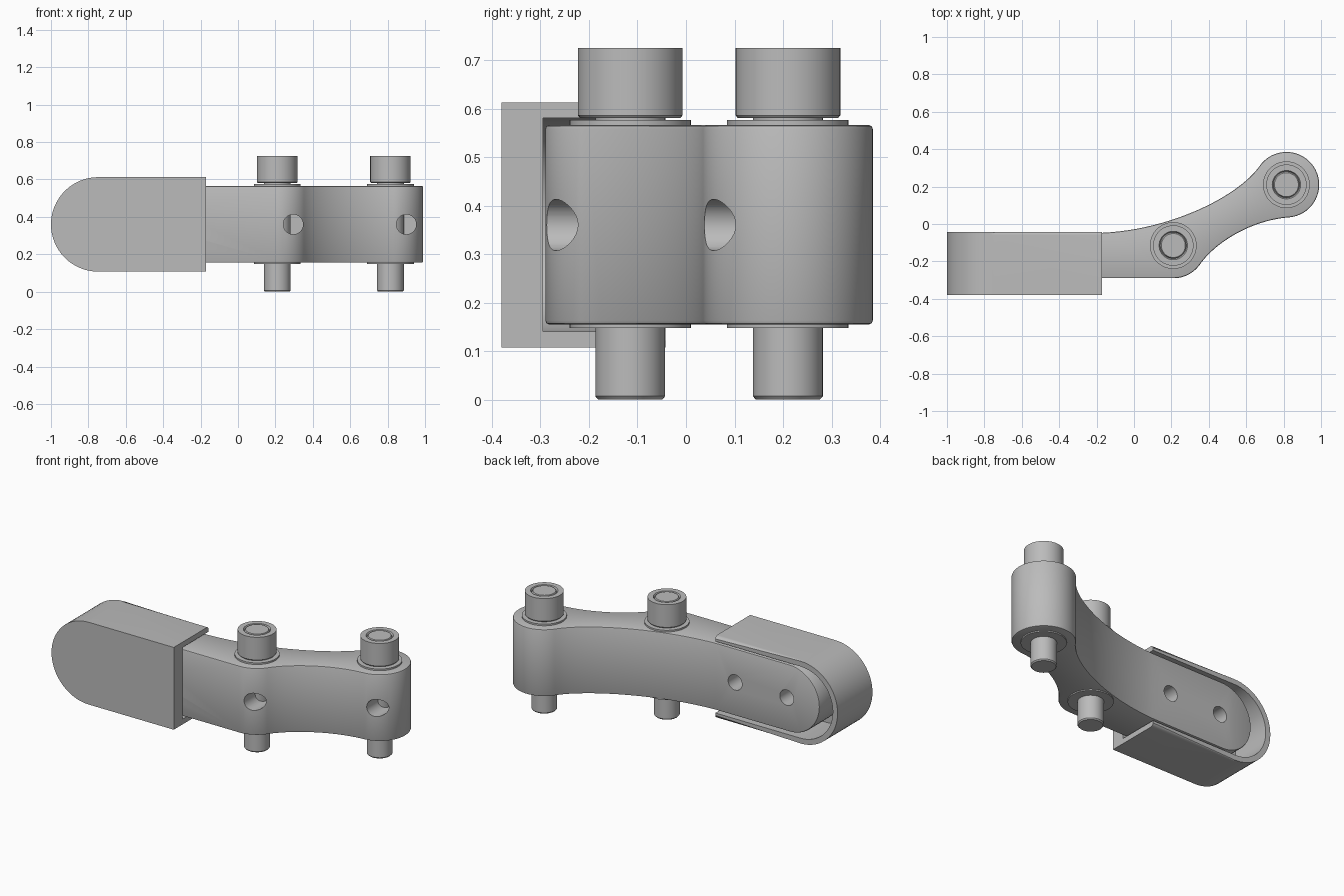
import bpy, bmesh, math
from mathutils import Vector

if "Cube" in bpy.data.objects:
    bpy.data.objects.remove(bpy.data.objects["Cube"])

grey = bpy.data.materials.new("satin grey")
grey.use_nodes = True
colour = (0.5, 0.5, 0.5, 1)
grey.diffuse_color = colour
grey.node_tree.nodes["Principled BSDF"].inputs["Base Color"].default_value = colour

MID = 0.36  # height of the centre line
PINS = [Vector((0.21, -0.115)), Vector((0.815, 0.21))]


def arc(c, r, a0, a1, n=32):
    angles = [math.radians(a0 + (a1 - a0) * i / n) for i in range(n + 1)]
    return [Vector((c[0] + r * math.cos(a), c[1] + r * math.sin(a))) for a in angles]


def bezier(a, b, c, d, n=24):
    """Inner points of a cubic curve, ends left out."""
    a, b, c, d = map(Vector, (a, b, c, d))
    ts = [i / n for i in range(1, n)]
    return [a * (1 - t) ** 3 + b * 3 * t * (1 - t) ** 2 + c * 3 * t * t * (1 - t) + d * t ** 3 for t in ts]


def finish(name, bm):
    bmesh.ops.recalc_face_normals(bm, faces=bm.faces)
    mesh = bpy.data.meshes.new(name)
    bm.to_mesh(mesh)
    bm.free()
    mesh.materials.append(grey)
    ob = bpy.data.objects.new(name, mesh)
    bpy.context.collection.objects.link(ob)
    return ob


def prism(name, pts, lo, hi, axis="z", rim_bevel=0):
    """Extrude an outline along z (points are x, y) or along y (points are x, z)."""
    bm = bmesh.new()
    place = (lambda p, h: (p[0], p[1], h)) if axis == "z" else (lambda p, h: (p[0], h, p[1]))
    base, top = [[bm.verts.new(place(p, h)) for p in pts] for h in (lo, hi)]
    bm.faces.new(base)
    rim = bm.faces.new(top)
    for i in range(len(pts)):
        j = (i + 1) % len(pts)
        bm.faces.new((base[i], base[j], top[j], top[i]))
    if rim_bevel:
        edges = [e for e in rim.edges if max(v.co.x for v in e.verts) - min(v.co.x for v in e.verts) > 1e-4
                 or e.verts[0].co.x < -0.5]
        bmesh.ops.bevel(bm, geom=edges, offset=rim_bevel, segments=4, profile=0.5, affect="EDGES")
    return finish(name, bm)


def lathe(name, profile, centre, steps=48):
    bm = bmesh.new()
    vs = [bm.verts.new((r, 0, z)) for r, z in profile]
    es = [bm.edges.new(p) for p in zip(vs, vs[1:])]
    bmesh.ops.spin(bm, geom=vs + es, cent=(0, 0, 0), axis=(0, 0, 1), angle=math.tau, steps=steps)
    bmesh.ops.remove_doubles(bm, verts=bm.verts, dist=1e-5)
    ob = finish(name, bm)
    ob.location = (*centre, 0)
    return ob


def activate(ob):
    bpy.ops.object.select_all(action="DESELECT")
    ob.select_set(True)
    bpy.context.view_layer.objects.active = ob


def boolean(ob, cutter, operation="DIFFERENCE"):
    activate(ob)
    mod = ob.modifiers.new("cut", "BOOLEAN")
    mod.operation, mod.solver, mod.object = operation, "EXACT", cutter
    bpy.ops.object.modifier_apply(modifier=mod.name)
    bpy.data.objects.remove(cutter)


def smooth(ob):
    activate(ob)
    bpy.ops.object.shade_smooth_by_angle(angle=math.radians(30))


def tongue(cx, r, right):
    """Outline with a half-round left end and a square right end."""
    return arc((cx, MID), r, 90, 270) + [Vector((right, MID - r)), Vector((right, MID + r))]


# Curved arm: plan outline around both pins, then a rounded hidden end
R = 0.175
low = arc(PINS[0], R, -90, -35)
high = arc(PINS[1], R, -85, 145, 64)
outline = [Vector((-0.95, -0.29))] + low
outline += bezier(low[-1], (0.43, -0.105), (0.62, 0.02), high[0]) + high
outline += bezier(high[-1], (0.56, 0.15), (0.2, -0.03), (-0.17, -0.047))
outline += [Vector((-0.17, -0.047)), Vector((-0.95, -0.05))]
arm = prism("curved_arm", outline, 0.155, 0.567)
boolean(arm, prism("end_shape", tongue(-0.665, 0.206, 1.5), -1, 1, "y"), "INTERSECT")
mod = arm.modifiers.new("edge", "BEVEL")
mod.width, mod.segments, mod.limit_method, mod.angle_limit = 0.008, 2, "ANGLE", math.radians(50)
bpy.ops.object.modifier_apply(modifier=mod.name)

# Set screw holes in the front and mounting holes in the back
for pin in PINS:
    boolean(arm, prism("screw_hole", arc((pin.x + 0.085, MID), 0.053, 0, 350, 35),
                       pin.y - 0.3, pin.y + 0.02, "y"))
for x in (-0.3, -0.65):
    boolean(arm, prism("mount_hole", arc((x, MID), 0.047, 0, 350, 35), -0.4, 0.2, "y"))
smooth(arm)

# Cup-shaped cover, open at the back and at the arm end
cover = prism("end_cover", tongue(-0.7475, 0.2525, -0.17), -0.38, -0.042, "y", rim_bevel=0.018)
boolean(cover, prism("cavity", tongue(-0.7475, 0.22, 0.2), -0.295, 0.2, "y"))
smooth(cover)

# Pins with headed tops and thin washers
pin_profile = [(0, 0), (0.066, 0), (0.072, 0.007), (0.072, 0.58), (0.103, 0.58), (0.108, 0.586),
               (0.108, 0.725), (0.076, 0.725), (0.07, 0.714), (0.064, 0.725), (0, 0.725)]
for side, centre in zip(("inner", "outer"), PINS):
    smooth(lathe(side + "_pin", pin_profile, centre))
    for level, z in (("lower", 0.148), ("upper", 0.566)):
        ring = [(0.06, z), (0.125, z), (0.125, z + 0.01), (0.06, z + 0.01), (0.06, z)]
        smooth(lathe(f"{side}_{level}_washer", ring, centre))
